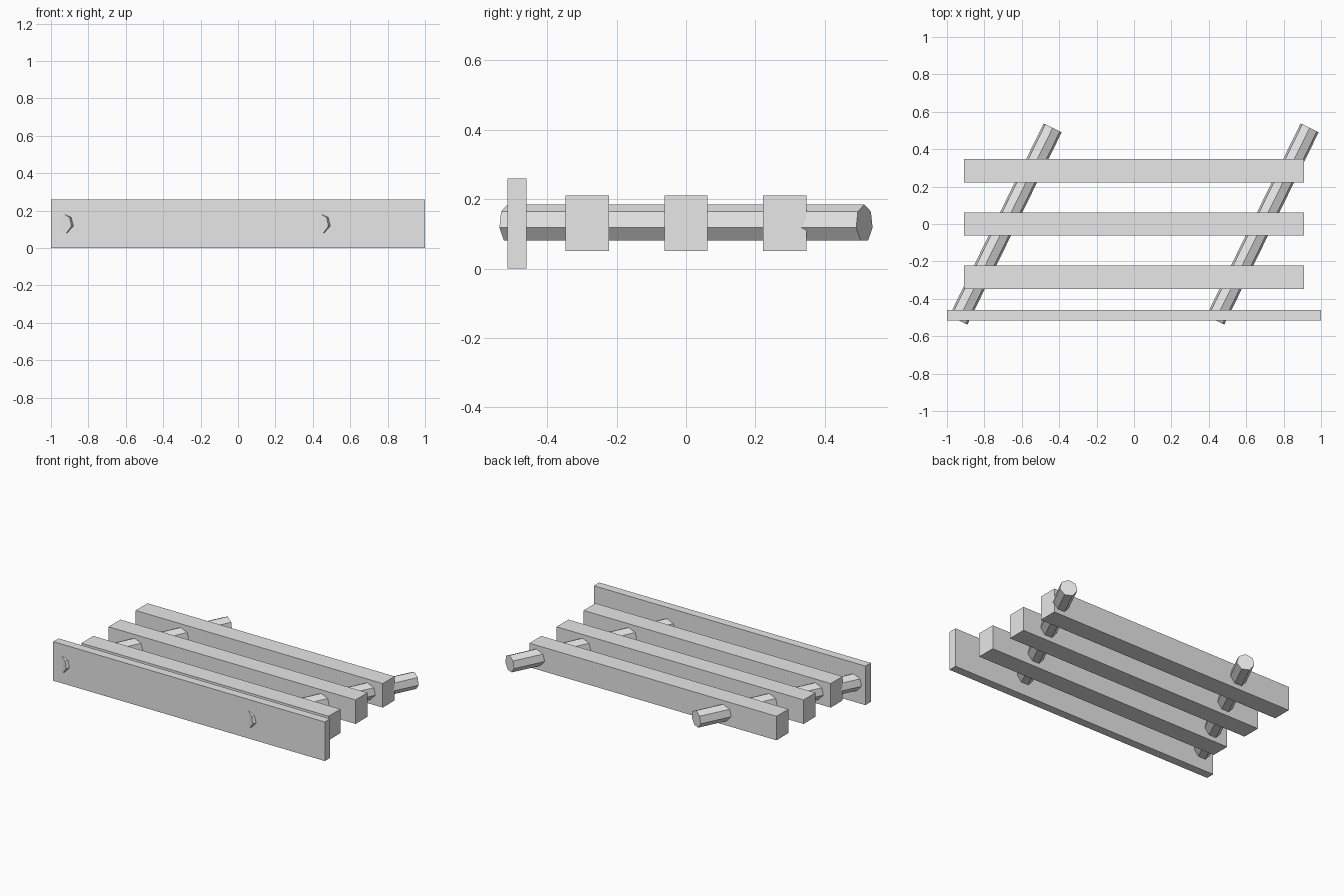
import bpy
import bmesh
import math
from mathutils import Matrix, Vector

cube = bpy.data.objects.get("Cube")
if cube:
    bpy.data.objects.remove(cube, do_unlink=True)

grey = bpy.data.materials.new("light_grey")
grey.use_nodes = True
COLOUR = (0.8, 0.8, 0.8, 1)
grey.diffuse_color = COLOUR
grey.node_tree.nodes["Principled BSDF"].inputs["Base Color"].default_value = COLOUR


def finish(name, bm):
    mesh = bpy.data.meshes.new(name)
    bm.to_mesh(mesh)
    bm.free()
    mesh.materials.append(grey)
    obj = bpy.data.objects.new(name, mesh)
    bpy.context.collection.objects.link(obj)
    return obj


def box(name, centre, size):
    bm = bmesh.new()
    bmesh.ops.create_cube(bm, size=1, matrix=Matrix.Diagonal((*size, 1)))
    finish(name, bm).location = centre


def rod(name, start, end, radius, sides):
    """Level faceted rod with one edge running along its top."""
    start, end = Vector(start), Vector(end)
    span = end - start
    bm = bmesh.new()
    bmesh.ops.create_cone(bm, cap_ends=True, segments=sides, radius1=radius,
                          radius2=radius, depth=span.length)
    obj = finish(name, bm)
    obj.location = (start + end) / 2
    obj.rotation_euler = (math.pi / 2, 0, -math.atan2(span.x, span.y))


# Three thick slats
for label, y in (("front", -0.285), ("middle", 0), ("back", 0.285)):
    box(label + "_slat", (0, y, 0.13), (1.82, 0.125, 0.16))

# Tall thin board across the front
box("front_board", (0, -0.487, 0.13), (2, 0.056, 0.26))

# Two slanted seven-sided rods threaded through the slats
for label, x in (("right", -0.687), ("left", 0.687)):
    rod(label + "_rod", (x - 0.252, -0.514, 0.13), (x + 0.252, 0.514, 0.13), 0.055, 7)
